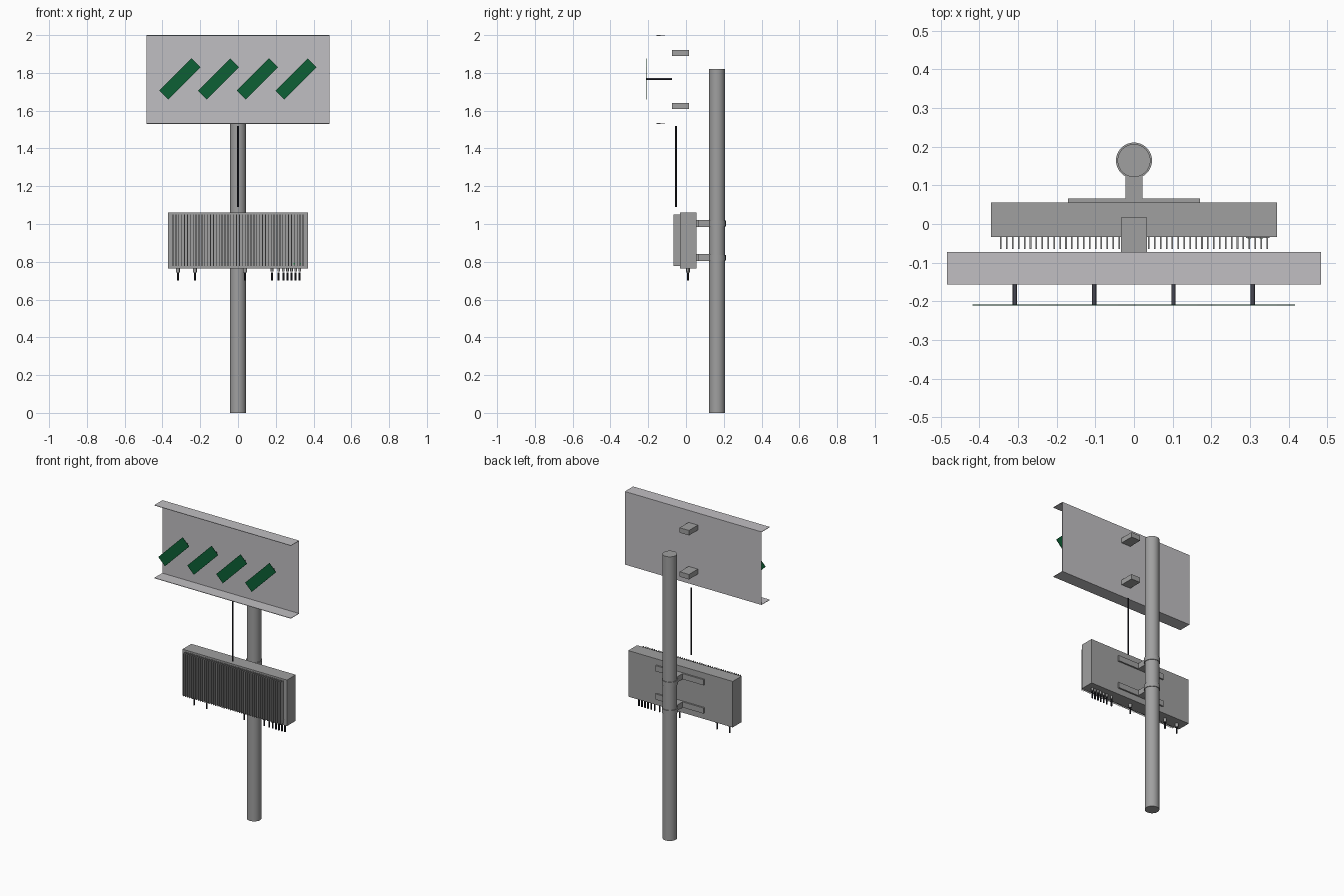
import bpy, bmesh, math
from mathutils import Matrix, Vector

if "Cube" in bpy.data.objects:
    bpy.data.objects.remove(bpy.data.objects["Cube"])


def material(name, rgb):
    m = bpy.data.materials.new(name)
    m.diffuse_color = (*rgb, 1)
    m.use_nodes = True
    m.node_tree.nodes["Principled BSDF"].inputs["Base Color"].default_value = m.diffuse_color
    return m


GREY = material("mid grey metal", (0.35, 0.35, 0.35))
LIGHT = material("light grey sheet", (0.53, 0.52, 0.54))
GREEN = material("circuit green", (0.004, 0.115, 0.035))
SLATE = material("dark slate", (0.06, 0.06, 0.08))
BLACK = material("cable black", (0.015, 0.015, 0.02))
LED = material("indicator green", (0.02, 0.4, 0.1))


def finish(bm, name, mat, smooth=False):
    bmesh.ops.recalc_face_normals(bm, faces=bm.faces)
    me = bpy.data.meshes.new(name)
    bm.to_mesh(me)
    bm.free()
    me.materials.append(mat)
    ob = bpy.data.objects.new(name, me)
    bpy.context.collection.objects.link(ob)
    if smooth:
        bpy.context.view_layer.objects.active = ob
        ob.select_set(True)
        bpy.ops.object.shade_smooth_by_angle(angle=math.radians(35))
        ob.select_set(False)
    return ob


def add_box(bm, x0, x1, y0, y1, z0, z1):
    mat = Matrix.Translation(((x0 + x1) / 2, (y0 + y1) / 2, (z0 + z1) / 2))
    mat = mat @ Matrix.Diagonal((x1 - x0, y1 - y0, z1 - z0, 1))
    bmesh.ops.create_cube(bm, size=1, matrix=mat)


def boxes(name, mat, *extents):
    bm = bmesh.new()
    for e in extents:
        add_box(bm, *e)
    return finish(bm, name, mat)


def add_rod(bm, a, b, r, seg=12):
    a, b = Vector(a), Vector(b)
    rot = (b - a).to_track_quat('Z', 'Y').to_matrix().to_4x4()
    bmesh.ops.create_cone(bm, cap_ends=True, segments=seg, radius1=r, radius2=r,
                          depth=(b - a).length,
                          matrix=Matrix.Translation((a + b) / 2) @ rot)


def rods(name, mat, *specs):
    bm = bmesh.new()
    for s in specs:
        add_rod(bm, *s)
    return finish(bm, name, mat, True)


# Mast
PY = 0.164
rods("mast", GREY, ((0, PY, 0), (0, PY, 1.82), 0.0425, 40))

# Radio housing, with thin vertical cooling fins on its front
boxes("radio_housing", GREY, (-0.37, 0.37, -0.033, 0.056, 0.765, 1.06))
fins = 46
fin_x = [-0.344 + 0.688 * i / (fins - 1) for i in range(fins)]
boxes("cooling_fins", GREY,
      *[(x - 0.002, x + 0.002, -0.065, -0.032, 0.777, 1.05) for x in fin_x])

# Status plate with two indicator lights between the fins
boxes("status_plate", GREY, (0.29, 0.35, -0.036, -0.032, 0.78, 0.80))
boxes("indicator_lights", LED,
      *[(x - 0.004, x + 0.004, -0.038, -0.035, 0.786, 0.793)
        for x in (0.298, 0.329)])

# Two mast mounts: back rail, arm and clamp band
for label, z in (("upper", 1.003), ("lower", 0.822)):
    boxes(label + "_mount_rail", GREY, (-0.17, 0.17, 0.055, 0.066, z - 0.018, z + 0.018))
    boxes(label + "_mount_arm", GREY, (-0.022, 0.022, 0.06, 0.126, z - 0.018, z + 0.018))
    rods(label + "_clamp_band", GREY,
         ((0, PY, z - 0.015), (0, PY, z + 0.015), 0.0465, 40))

# Cable connectors under the radio
big = (-0.318, -0.228, 0.037)
small = (0.18, 0.215, 0.24, 0.262, 0.283, 0.305, 0.326)
CY = 0.01
rods("connector_collars", GREY,
     *[((x, CY, 0.742), (x, CY, 0.766), 0.010) for x in big],
     *[((x, CY, 0.748), (x, CY, 0.766), 0.007) for x in small])
rods("connector_plugs", BLACK,
     *[((x, CY, 0.70), (x, CY, 0.744), 0.005) for x in big + small])

# Jumper cable between radio and antenna
rods("jumper_cable", BLACK, ((0, -0.053, 1.09), (0, -0.053, 1.52), 0.005))

# Reflector: one sheet with forward top and bottom flanges
bm = bmesh.new()
profile = [(-0.156, 1.532), (-0.074, 1.532), (-0.074, 1.998), (-0.156, 1.998)]
rows = [[bm.verts.new((x, y, z)) for y, z in profile] for x in (-0.484, 0.484)]
for i in range(3):
    bm.faces.new((rows[0][i], rows[0][i + 1], rows[1][i + 1], rows[1][i]))
reflector = finish(bm, "reflector", LIGHT)
thick = reflector.modifiers.new("sheet thickness", 'SOLIDIFY')
thick.thickness = 0.003
thick.offset = 0

# Reflector back brackets
boxes("reflector_brackets", GREY,
      *[(-0.033, 0.033, -0.073, 0.017, z - 0.016, z + 0.016) for z in (1.906, 1.624)])

# Slanted radiating plates on standoffs
DX = (-0.308, -0.103, 0.102, 0.307)
rods("plate_standoffs", SLATE,
     *[((x, -0.073, 1.768), (x, -0.208, 1.768), 0.0055) for x in DX])
bm = bmesh.new()
for x in DX:
    m = (Matrix.Translation((x, -0.2095, 1.768)) @ Matrix.Rotation(math.radians(-45), 4, 'Y')
         @ Matrix.Diagonal((0.242, 0.003, 0.066, 1)))
    bmesh.ops.create_cube(bm, size=1, matrix=m)
finish(bm, "radiating_plates", GREEN)
